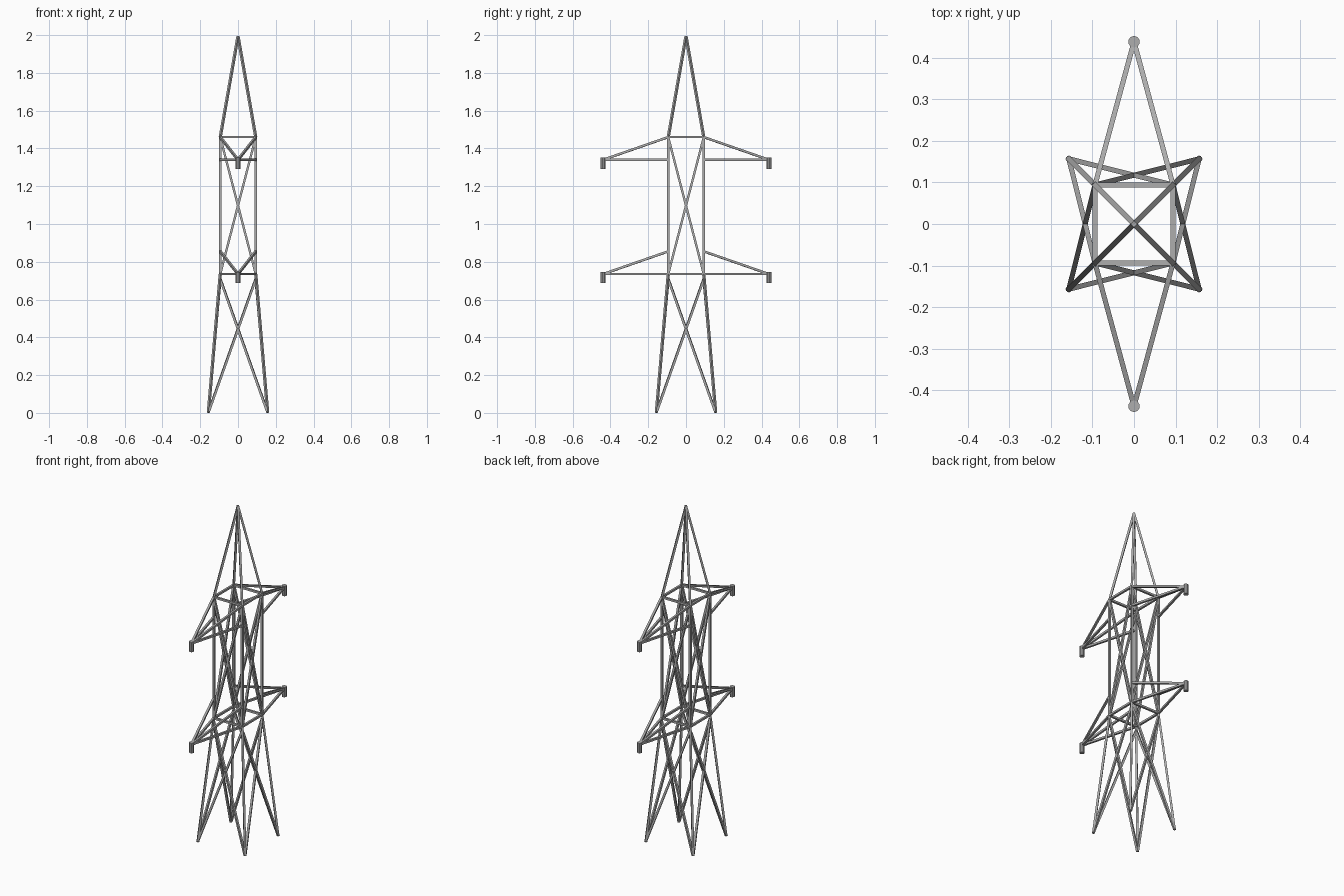
import bpy, bmesh
from mathutils import Vector, Matrix

if "Cube" in bpy.data.objects:
    bpy.data.objects.remove(bpy.data.objects["Cube"])

# One galvanised grey for the whole tower
steel = bpy.data.materials.new("galvanised_steel")
steel.use_nodes = True
grey = (0.42, 0.42, 0.42, 1)
steel.diffuse_color = grey
steel.node_tree.nodes["Principled BSDF"].inputs["Base Color"].default_value = grey

BAR = 0.012
FOOT, BODY = 0.157, 0.094          # half widths at the ground and the shaft
WAIST, SHOULDER, PEAK = 0.735, 1.46, 1.995
CORNERS = [(1, 1), (-1, 1), (-1, -1), (1, -1)]
SIDES = list(zip(CORNERS, CORNERS[1:] + CORNERS[:1]))


def corner(c, half, z):
    return Vector((c[0] * half, c[1] * half, z))


def finish(name, bm):
    mesh = bpy.data.meshes.new(name)
    bm.to_mesh(mesh)
    bm.free()
    mesh.materials.append(steel)
    obj = bpy.data.objects.new(name, mesh)
    bpy.context.collection.objects.link(obj)
    return obj


def bars(name, segments):
    """Square bars between pairs of points, joined as one object."""
    bm = bmesh.new()
    for a, b in segments:
        axis = b - a
        turn = axis.to_track_quat("Y", "Z").to_matrix().to_4x4()
        size = Matrix.Diagonal((BAR, axis.length, BAR, 1))
        bmesh.ops.create_cube(bm, size=1, matrix=Matrix.Translation((a + b) / 2) @ turn @ size)
    return finish(name, bm)


# Four legs, shaft posts and the pointed top
bars("legs", [(corner(c, FOOT, 0.002), corner(c, BODY, WAIST)) for c in CORNERS])
bars("shaft_posts", [(corner(c, BODY, WAIST), corner(c, BODY, SHOULDER)) for c in CORNERS])
bars("peak", [(corner(c, BODY, SHOULDER), Vector((0, 0, PEAK))) for c in CORNERS])

# Square rings at the waist and shoulder
for name, z in (("waist_ring", WAIST), ("shoulder_ring", SHOULDER)):
    bars(name, [(corner(a, BODY, z), corner(b, BODY, z)) for a, b in SIDES])

# Crossed braces on every side
for name, low, z0, z1 in (("leg_braces", FOOT, 0.002, 0.71),
                          ("shaft_braces", BODY, WAIST, SHOULDER)):
    bars(name, [(corner(p, low, z0), corner(q, BODY, z1))
                for a, b in SIDES for p, q in ((a, b), (b, a))])

# Front and back arms at two levels, each with a hanging insulator
for level, z in (("lower", WAIST), ("upper", 1.34)):
    for side, sy in (("front", -1), ("back", 1)):
        tip = Vector((0, sy * 0.439, z))
        bars(f"{level}_{side}_arm",
             [(corner((sx, sy), BODY, z + rise), tip)
              for sx in (-1, 1) for rise in (0, 0.12)])
        bm = bmesh.new()
        bmesh.ops.create_cone(bm, cap_ends=True, segments=10, radius1=0.014,
                              radius2=0.014, depth=0.06,
                              matrix=Matrix.Translation(tip - Vector((0, 0, 0.018))))
        finish(f"{level}_{side}_insulator", bm)
